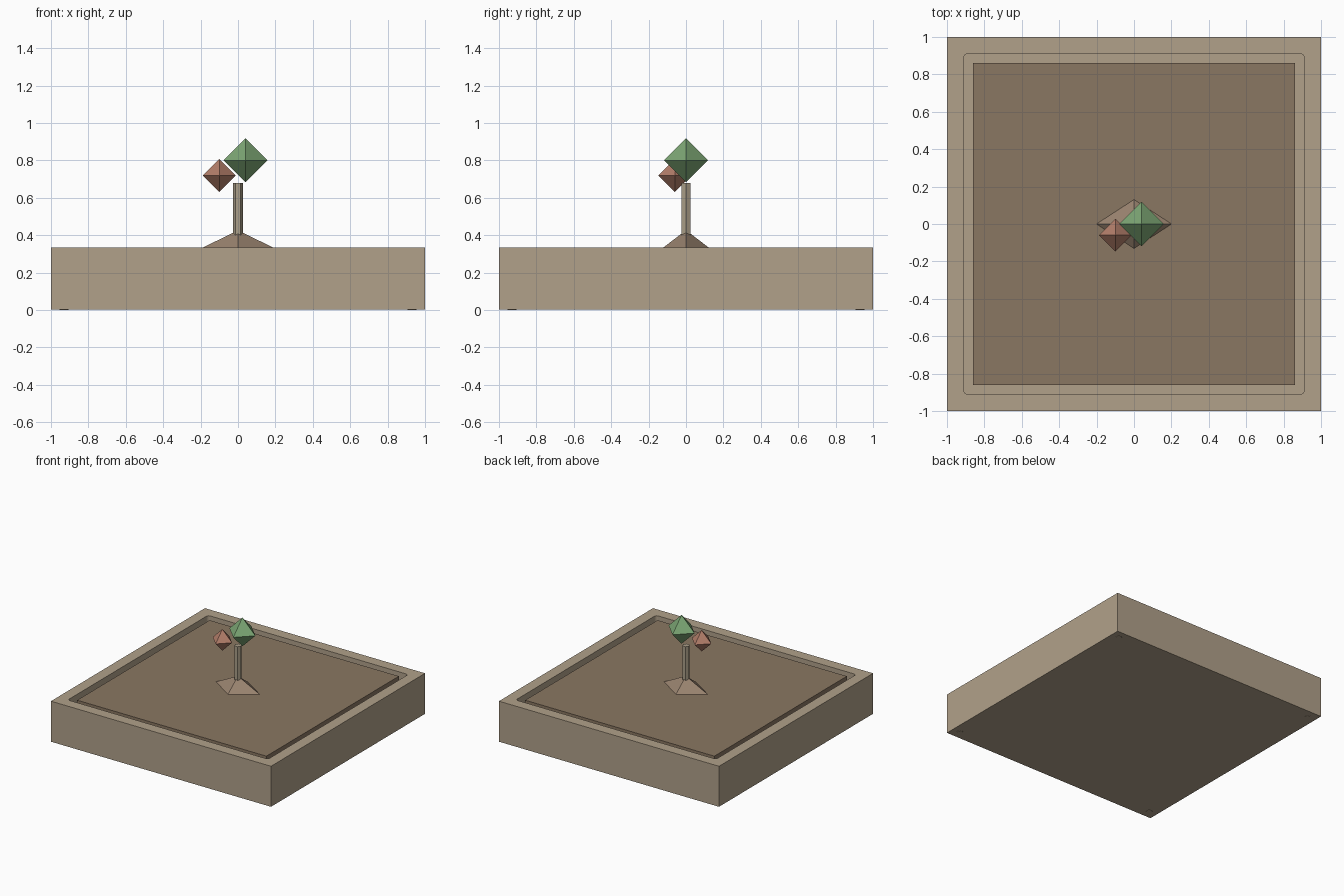
import bpy
import bmesh
from math import radians
from mathutils import Matrix

default = bpy.data.objects.get("Cube")
if default:
    bpy.data.objects.remove(default, do_unlink=True)


def material(name, r, g, b):
    """Flat material from 8-bit display values, stored as linear."""
    linear = [((c / 255 + 0.055) / 1.055) ** 2.4 for c in (r, g, b)] + [1]
    mat = bpy.data.materials.new(name)
    mat.use_nodes = True
    mat.diffuse_color = linear
    mat.node_tree.nodes["Principled BSDF"].inputs["Base Color"].default_value = linear
    return mat


STONE = material("pale stone", 177, 161, 138)
SOIL = material("brown soil", 138, 119, 98)
MOUND = material("mound earth", 152, 130, 110)
TRUNK = material("trunk wood", 172, 160, 138)
GREEN = material("leaf green", 124, 166, 116)
CLAY = material("blossom clay", 178, 126, 106)


def finish(name, bm, mat):
    bmesh.ops.recalc_face_normals(bm, faces=bm.faces)
    mesh = bpy.data.meshes.new(name)
    bm.to_mesh(mesh)
    bm.free()
    mesh.materials.append(mat)
    obj = bpy.data.objects.new(name, mesh)
    bpy.context.collection.objects.link(obj)
    return obj


def slab(name, half, z0, z1, mat, chamfer=0):
    """Square block between two heights, with optional cut upright corners."""
    bm = bmesh.new()
    bmesh.ops.create_cube(bm, size=1, matrix=Matrix.Translation((0, 0, (z0 + z1) / 2))
                          @ Matrix.Diagonal((2 * half, 2 * half, z1 - z0, 1)))
    if chamfer:
        upright = [e for e in bm.edges if abs(e.verts[0].co.z - e.verts[1].co.z) > 0.01]
        bmesh.ops.bevel(bm, geom=upright, offset=chamfer, segments=3, profile=0.5,
                        affect='EDGES')
    return finish(name, bm, mat)


def prism(name, sides, r0, r1, z0, z1, mat, x=0, y=0, squash=1):
    """Upright prism or frustum with a corner on the x axis."""
    bm = bmesh.new()
    place = (Matrix.Translation((x, y, (z0 + z1) / 2)) @ Matrix.Diagonal((1, squash, 1, 1))
             @ Matrix.Rotation(radians(90), 4, 'Z'))
    bmesh.ops.create_cone(bm, cap_ends=True, segments=sides, radius1=r0, radius2=r1,
                          depth=z1 - z0, matrix=place)
    return finish(name, bm, mat)


def octahedron(name, centre, r, mat):
    bm = bmesh.new()
    for axis in range(3):
        for sign in (-r, r):
            co = list(centre)
            co[axis] += sign
            bm.verts.new(co)
    bmesh.ops.convex_hull(bm, input=bm.verts)
    return finish(name, bm, mat)


# Square tray with a shallow cavity
tray = slab("tray", 1, 0.002, 0.335, STONE)
cutter = slab("cavity_cutter", 0.91, 0.27, 0.5, STONE, chamfer=0.02)
cutter.hide_render = True
cutter.hide_viewport = True
cut = tray.modifiers.new("cavity", 'BOOLEAN')
cut.operation = 'DIFFERENCE'
cut.solver = 'EXACT'
cut.object = cutter

# Small feet under the corners
for side, x in (("left", 0.93), ("right", -0.93)):
    for end, y in (("front", -0.93), ("back", 0.93)):
        prism(f"{end}_{side}_foot", 8, 0.025, 0.025, 0, 0.02, STONE, x, y)

# Soil bed, separated from the rim by a groove
slab("soil", 0.86, 0.26, 0.327, SOIL)

# Planted tree
prism("mound", 4, 0.205, 0.028, 0.325, 0.413, MOUND, squash=0.65)
prism("trunk", 6, 0.028, 0.028, 0.4, 0.68, TRUNK)
octahedron("green_crown", (0.04, 0, 0.80), 0.118, GREEN)
octahedron("clay_blossom", (-0.10, -0.06, 0.72), 0.088, CLAY)
